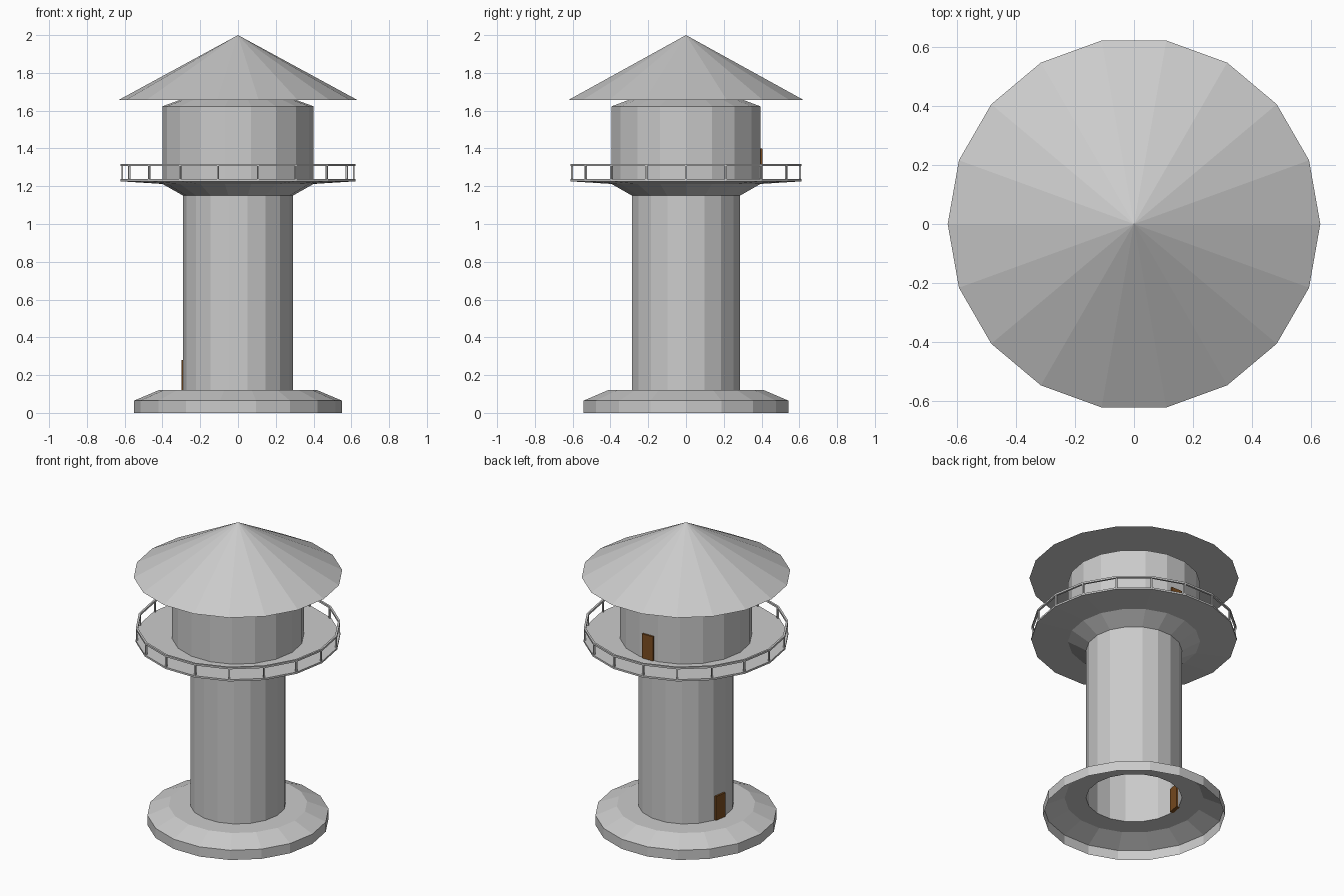
import bpy, bmesh, math
from mathutils import Matrix

if "Cube" in bpy.data.objects:
    bpy.data.objects.remove(bpy.data.objects["Cube"])

SIDES = 18
STEP = math.tau / SIDES


def finish(name, bm, color=None):
    bmesh.ops.recalc_face_normals(bm, faces=bm.faces)
    me = bpy.data.meshes.new(name)
    bm.to_mesh(me)
    bm.free()
    ob = bpy.data.objects.new(name, me)
    bpy.context.collection.objects.link(ob)
    if color:
        mat = bpy.data.materials.new(name + "_paint")
        mat.diffuse_color = color
        mat.use_nodes = True
        mat.node_tree.nodes["Principled BSDF"].inputs["Base Color"].default_value = mat.diffuse_color
        me.materials.append(mat)
    return ob


def lathe(name, profile, closed=False):
    """Revolve (radius, z) points into a flat-faced 18-sided surface."""
    bm = bmesh.new()
    rings = []
    for r, z in profile:
        if r == 0:
            rings.append([bm.verts.new((0, 0, z))] * SIDES)
        else:
            rings.append([bm.verts.new((r * math.cos(i * STEP), r * math.sin(i * STEP), z))
                          for i in range(SIDES)])
    if closed:
        rings.append(rings[0])
    for a, b in zip(rings, rings[1:]):
        for i in range(SIDES):
            j = (i + 1) % SIDES
            quad = [a[i], a[j], b[j], b[i]]
            bm.faces.new(list(dict.fromkeys(quad)))
    return finish(name, bm)


def add_box(bm, angle, radius, z0, z1, depth, width):
    """Upright box facing outward at the given angle and radius."""
    m = (Matrix.Rotation(angle, 4, 'Z')
         @ Matrix.Translation((radius, 0, (z0 + z1) / 2))
         @ Matrix.Diagonal((depth, width, z1 - z0, 1)))
    bmesh.ops.create_cube(bm, size=1, matrix=m)


# Hollow stepped base, open underneath
lathe("base", [(0.55, 0), (0.55, 0.065), (0.42, 0.12), (0.29, 0.12)])

# Shaft
lathe("tower_shaft", [(0.29, 0.12), (0.29, 1.15)])

# Flared support and walkway
lathe("gallery_deck", [(0.29, 1.15), (0.40, 1.212), (0.622, 1.226),
                       (0.622, 1.238), (0.40, 1.238)])

# Upper room with a chamfered top
lathe("upper_room", [(0.40, 1.238), (0.40, 1.623), (0.31, 1.656)])

# Conical roof with flat underside
lathe("roof", [(0.31, 1.656), (0.633, 1.656), (0, 2.0)])

# Railing: square-section top rail and one post per corner
lathe("top_rail", [(0.608, 1.306), (0.621, 1.306), (0.621, 1.318), (0.608, 1.318)], closed=True)
bm = bmesh.new()
for i in range(SIDES):
    add_box(bm, i * STEP, 0.613, 1.236, 1.308, 0.01, 0.01)
finish("railing_posts", bm)

# Doors set into the wall facets
BROWN = (0.2, 0.075, 0.015, 1)
apothem = math.cos(STEP / 2)
for name, deg, r, z0, z1 in (("lower_door", 170, 0.29, 0.12, 0.28),
                             ("upper_door", 90, 0.40, 1.238, 1.40)):
    bm = bmesh.new()
    add_box(bm, math.radians(deg), r * apothem, z0, z1, 0.024, 0.08)
    finish(name, bm, BROWN)
